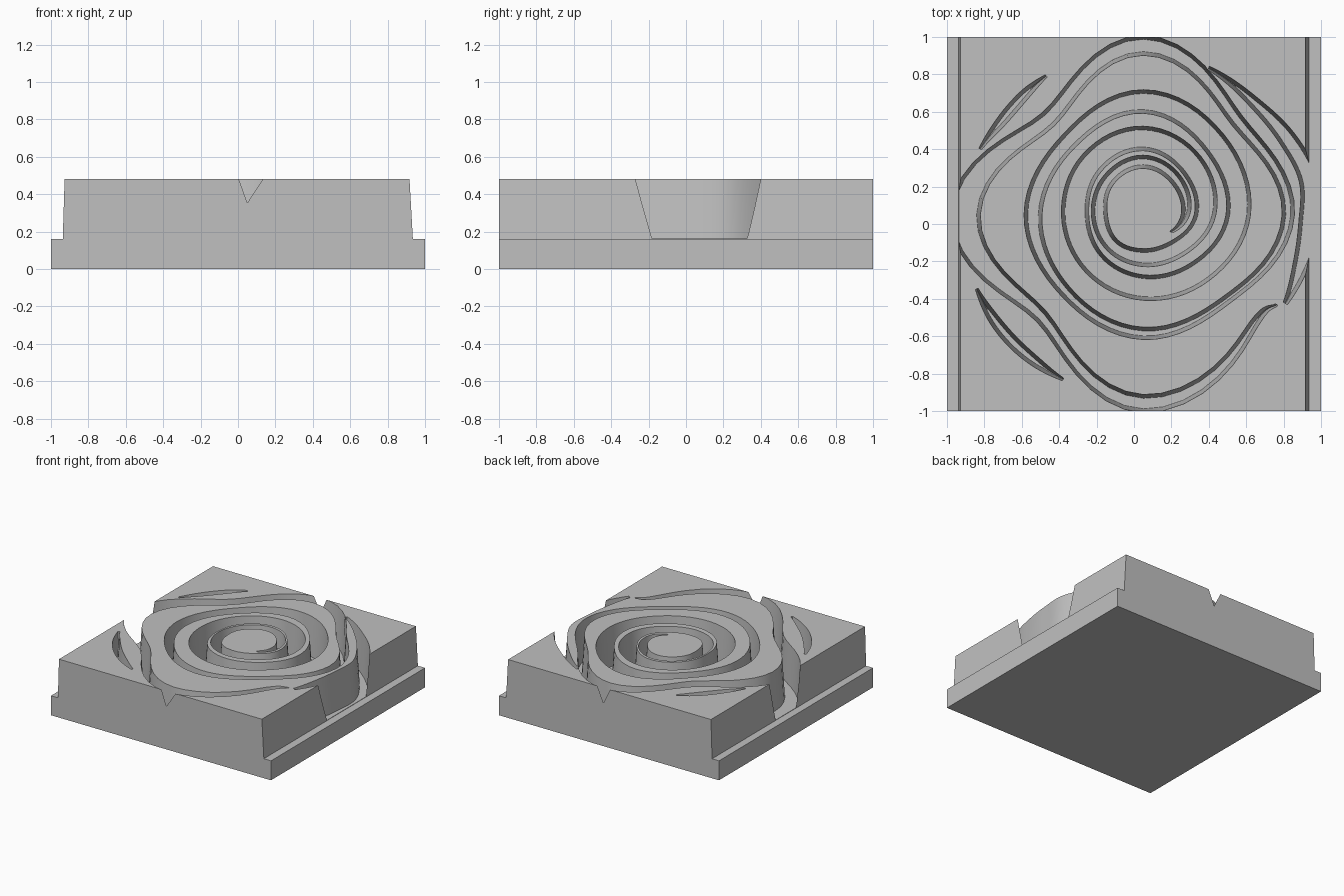
import bpy, bmesh
from math import radians, sin, cos

cube = bpy.data.objects.get("Cube")
if cube:
    bpy.data.objects.remove(cube, do_unlink=True)

TOP, LEDGE, FLOOR = 0.48, 0.16, 0.163
CENTRE = (0.05, 0.05)
SLOPE = 0.02          # sideways run of a full-depth wall
STEPS = 8             # sections between two control angles

stone = bpy.data.materials.new("plain_grey")
stone.use_nodes = True
grey = (0.53, 0.53, 0.53, 1)
stone.diffuse_color = grey
stone.node_tree.nodes["Principled BSDF"].inputs["Base Color"].default_value = grey


def make_object(name, bm):
    bm.normal_update()
    bmesh.ops.triangulate(bm, faces=[f for f in bm.faces if f.calc_area() > 0])
    mesh = bpy.data.meshes.new(name)
    bm.to_mesh(mesh)
    bm.free()
    mesh.materials.append(stone)
    obj = bpy.data.objects.new(name, mesh)
    bpy.context.collection.objects.link(obj)
    return obj


def skin(bm, sections):
    """Join a row of matching sections into a closed solid facing outwards."""
    rings = [[bm.verts.new(p) for p in section] for section in sections]
    count = len(rings[0])
    for p, q in zip(rings, rings[1:]):
        for i in range(count):
            j = (i + 1) % count
            bm.faces.new((p[i], q[i], q[j], p[j]))
    bm.faces.new(rings[0])
    bm.faces.new(rings[-1][::-1])


def smooth(values):
    """Pass a smooth curve through evenly indexed values."""
    v = [values[0]] + list(values) + [values[-1]]
    out = []
    for a, b, c, d in zip(v, v[1:], v[2:], v[3:]):
        for k in range(STEPS):
            t = k / STEPS
            out.append(b + 0.5 * t * (c - a + t * (2 * a - 5 * b + 4 * c - d
                                                   + t * (3 * (b - c) + d - a))))
    return out + [values[-1]]


def groove(bm, angles, inner, outer):
    """Sweep a tapered channel between two polar walls (radii in hundredths)."""
    sections = []
    for a, r0, r1 in zip(smooth(angles), smooth(inner), smooth(outer)):
        r0, r1 = r0 / 100 - 0.008, r1 / 100 + 0.008
        r1 = max(r1, r0 + 0.012)
        run = min(SLOPE, 0.44 * (r1 - r0))
        low = TOP - (TOP - FLOOR) * run / SLOPE
        outline = [(r0, TOP + 0.1), (r0, TOP), (r0 + run, low),
                   (r1 - run, low), (r1, TOP), (r1, TOP + 0.1)]
        ca, sa = cos(radians(a)), sin(radians(a))
        sections.append([(CENTRE[0] + r * ca, CENTRE[1] + r * sa, z) for r, z in outline])
    skin(bm, sections)


# Stepped block: one cross-section carried from front to back
profile = [(-1, 0), (1, 0), (1, LEDGE), (0.935, LEDGE), (0.917, TOP),
           (-0.927, TOP), (-0.937, LEDGE), (-1, LEDGE)]
bm = bmesh.new()
skin(bm, [[(x, y, z) for x, z in profile] for y in (-1, 1)])
block = make_object("grooved_block", bm)

# Spiral channel, widening from round to diamond shape
bm = bmesh.new()
turns = [-32] + list(range(0, 1396, 45)) + [1406]
inner_wall = [17.5, 21, 23, 25.5, 23.5, 20, 20, 19, 21,
              28, 31, 35, 33, 30, 31, 33, 37,
              45, 48, 55, 52, 55, 56, 61, 62,
              75, 68, 86, 68, 88, 74, 97, 81.5, 86]
outer_wall = [17.5, 24, 28, 31, 29, 27, 26.5, 27, 30,
              38, 43, 46.5, 45, 43, 43, 45, 49,
              56.5, 60, 66, 60, 63, 61, 66, 65.5,
              80, 74, 95, 76, 103, 80, 105, 85, 86]
groove(bm, turns, inner_wall, outer_wall)

# Short crescent channels in the corners and on the right side
groove(bm, [-32, -18, -3, 12, 28, 46, 66],
       [89, 85, 84, 86, 83, 82, 85.5], [90, 92, 95, 95, 91, 86.5, 86])
groove(bm, [125, 133, 141, 149, 158], [90.5, 88.5, 88, 89.5, 94], [90.5, 92, 92.5, 93, 94])
groove(bm, [204, 214, 224, 234, 244], [97.5, 95.5, 95, 95.5, 98], [97.5, 99.5, 100, 99.5, 98])
cutter = make_object("groove_cutter", bm)
cutter.hide_render = True

# Carve the channels, taking the first solver that gives a carved solid
cut = block.modifiers.new("grooves", "BOOLEAN")
cut.operation = "DIFFERENCE"
cut.object = cutter
for solver in ("MANIFOLD", "EXACT", "FLOAT"):
    cut.solver = solver
    bpy.context.view_layer.update()
    carved = block.evaluated_get(bpy.context.evaluated_depsgraph_get())
    if len(carved.data.polygons) > 100:
        break
block.data = bpy.data.meshes.new_from_object(carved)
block.modifiers.clear()
bpy.data.objects.remove(cutter, do_unlink=True)

# Soft channel walls with crisp rims
bpy.context.view_layer.objects.active = block
block.select_set(True)
bpy.ops.object.shade_smooth_by_angle(angle=radians(25))
